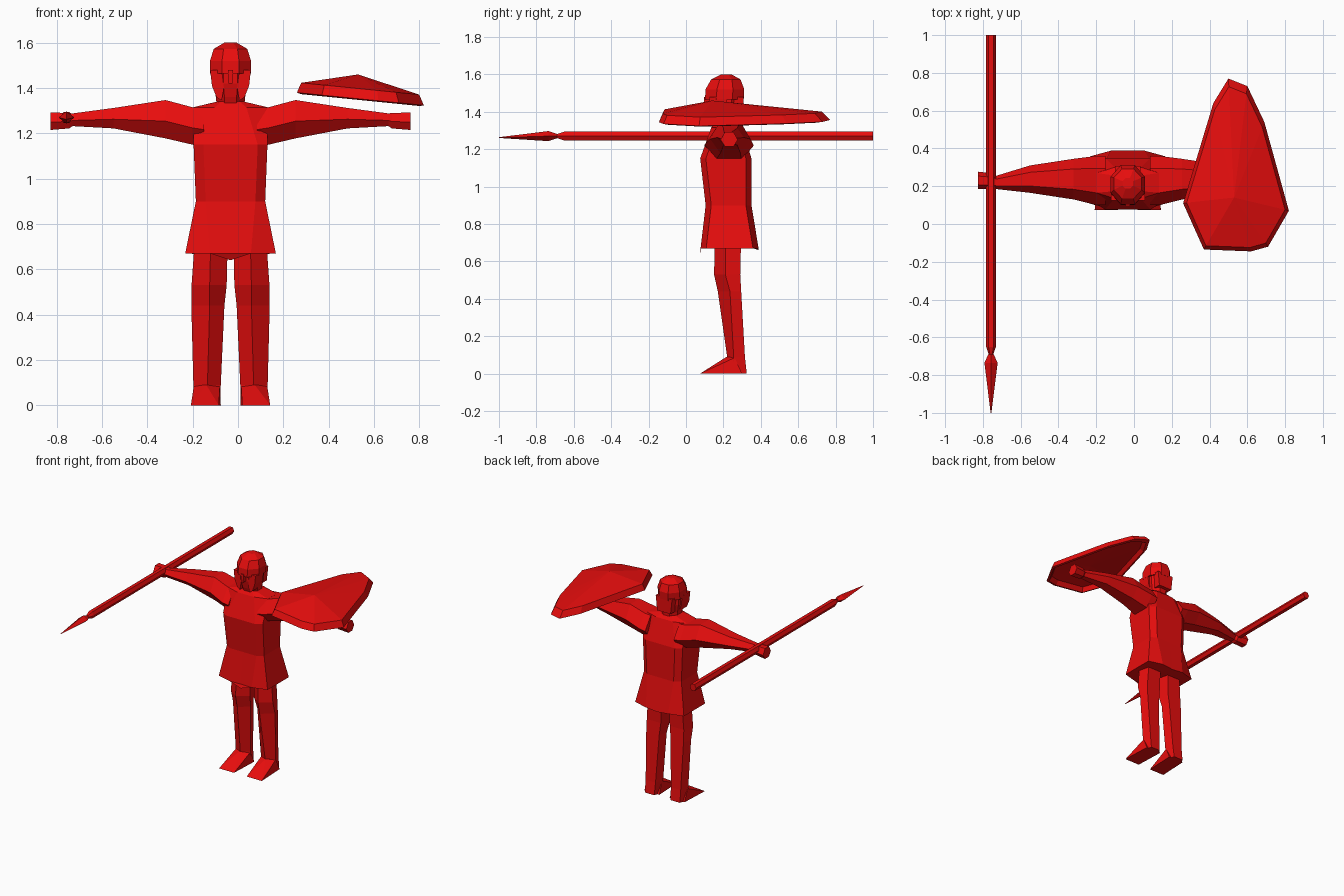
import bpy, bmesh, math

if "Cube" in bpy.data.objects:
    bpy.data.objects.remove(bpy.data.objects["Cube"])

CX = -0.033  # body centre line

red = bpy.data.materials.new("red")
red.diffuse_color = (0.8, 0.004, 0.004, 1)
red.use_nodes = True
red.node_tree.nodes["Principled BSDF"].inputs["Base Color"].default_value = red.diffuse_color


def finish(name, bm):
    bmesh.ops.remove_doubles(bm, verts=bm.verts, dist=0.0005)
    bmesh.ops.recalc_face_normals(bm, faces=bm.faces)
    me = bpy.data.meshes.new(name)
    bm.to_mesh(me)
    bm.free()
    me.materials.append(red)
    ob = bpy.data.objects.new(name, me)
    bpy.context.collection.objects.link(ob)
    return ob


def loft(name, rings, flip=False):
    """Skin a list of equal-length rings; flip mirrors across the body centre."""
    bm = bmesh.new()
    rows = [[bm.verts.new((2 * CX - x if flip else x, y, z)) for x, y, z in r]
            for r in rings]
    n = len(rows[0])
    for a, b in zip(rows, rows[1:]):
        for i in range(n):
            j = (i + 1) % n
            bm.faces.new((a[i], a[j], b[j], b[i]))
    bm.faces.new(rows[0])
    bm.faces.new(rows[-1])
    return finish(name, bm)


# Tunic: ten-sided rings, with dipped hem points at front and back
def tunic_ring(z, w, wi, yf, yb, inset, dip=0.0):
    half = [(wi, yf, z), (w, yf + inset, z), (w, yb - inset, z), (wi, yb, z)]
    ring = [(CX, yf, z - dip)] + [(CX + x, y, h) for x, y, h in half]
    ring += [(CX, yb, z - dip * 0.3)]
    return ring + [(CX - x, y, h) for x, y, h in reversed(half)]


loft("tunic", [
    tunic_ring(0.67, 0.20, 0.09, 0.078, 0.388, 0.03, 0.03),
    tunic_ring(0.90, 0.153, 0.11, 0.105, 0.35, 0.03),
    tunic_ring(1.15, 0.163, 0.12, 0.076, 0.35, 0.03),
    tunic_ring(1.315, 0.165, 0.07, 0.135, 0.30, 0.03),
    tunic_ring(1.34, 0.06, 0.04, 0.155, 0.275, 0.02),
])


# Arms: six-sided rings along x, ending in a fist
def arm_ring(x, z0, z1, y0, y1):
    ym, h = (y0 + y1) / 2, z1 - z0
    q = (y1 - y0) * 0.25
    return [(x, ym - q, z0), (x, y0, z0 + h * 0.45), (x, ym - q, z1),
            (x, ym + q, z1), (x, y1, z0 + h * 0.45), (x, ym + q, z0)]


arm = [arm_ring(-0.15, 1.14, 1.31, 0.10, 0.36),
       arm_ring(-0.20, 1.15, 1.315, 0.10, 0.36),
       arm_ring(-0.32, 1.178, 1.347, 0.13, 0.345),
       arm_ring(-0.55, 1.222, 1.312, 0.165, 0.31),
       arm_ring(-0.73, 1.232, 1.288, 0.185, 0.255),
       arm_ring(-0.745, 1.222, 1.29, 0.185, 0.268),
       arm_ring(-0.827, 1.215, 1.292, 0.185, 0.277)]
loft("spear_arm", arm)
loft("shield_arm", arm, True)


# Legs: front ridge with flat back
def leg_ring(z, xo, xr, xi, yf, ym, yb):
    return [(xr, yf, z), (xi, ym, z), (xi - 0.02, yb, z),
            (xo + 0.02, yb, z), (xo, ym, z)]


leg = [leg_ring(0.74, -0.19, -0.12, -0.045, 0.155, 0.21, 0.295),
       leg_ring(0.53, -0.205, -0.125, -0.05, 0.15, 0.21, 0.29),
       leg_ring(0.44, -0.206, -0.125, -0.06, 0.17, 0.235, 0.295),
       leg_ring(0.09, -0.197, -0.135, -0.076, 0.22, 0.255, 0.315),
       leg_ring(0.0, -0.197, -0.135, -0.08, 0.225, 0.25, 0.325)]


# Feet: wedge from the ankle ridge down to a flat toe
def foot(name, flip):
    bm = bmesh.new()
    pts = [(-0.208, 0.075, 0.0), (-0.085, 0.075, 0.0), (-0.076, 0.30, 0.0),
           (-0.198, 0.30, 0.0), (-0.14, 0.217, 0.09),
           (-0.08, 0.26, 0.085), (-0.195, 0.26, 0.085)]
    for x, y, z in pts:
        bm.verts.new((2 * CX - x if flip else x, y, z))
    bmesh.ops.convex_hull(bm, input=bm.verts)
    return finish(name, bm)


for side, flip in (("right", False), ("left", True)):
    loft(side + "_leg", leg, flip)
    foot(side + "_foot", flip)


# Head and helmet: eight-sided rings
def round_ring(z, rx, ry, cy, n=8):
    return [(CX + rx * math.cos(math.tau * (i + 0.5) / n),
             cy + ry * math.sin(math.tau * (i + 0.5) / n), z) for i in range(n)]


loft("neck_and_face", [
    round_ring(1.31, 0.065, 0.065, 0.22), round_ring(1.36, 0.07, 0.075, 0.21),
    round_ring(1.42, 0.082, 0.09, 0.21), round_ring(1.50, 0.082, 0.09, 0.21)])
loft("helmet", [
    round_ring(1.465, 0.097, 0.112, 0.205), round_ring(1.52, 0.098, 0.112, 0.208),
    round_ring(1.573, 0.08, 0.085, 0.213), round_ring(1.60, 0.03, 0.03, 0.215)])


def plate(name, profile, y0, y1, flip=False):
    return loft(name, [[(x, y0, z) for x, z in profile],
                       [(x, y1, z) for x, z in profile]], flip)


for side, flip in (("right", False), ("left", True)):
    plate(side + "_cheek_guard", [(-0.123, 1.48), (-0.072, 1.48), (-0.062, 1.40),
                                  (-0.072, 1.345), (-0.095, 1.36), (-0.115, 1.41)],
          0.125, 0.22, flip)
plate("nose_guard", [(-0.045, 1.48), (-0.021, 1.48), (-0.025, 1.42), (-0.041, 1.42)],
      0.095, 0.13)
plate("neck_guard", [(-0.10, 1.48), (0.034, 1.48), (0.022, 1.37), (-0.088, 1.37)],
      0.24, 0.307)

# Shield: teardrop rim, bevelled edge, domed top and hollow underside
outline = [(0.50, 0.77), (0.60, 0.73), (0.69, 0.54), (0.82, 0.07), (0.71, -0.12),
           (0.62, -0.145), (0.37, -0.135), (0.26, 0.11), (0.42, 0.64)]


def shield_ring(s, lift, cx=0.53, cy=0.15):
    ring = []
    for x, y in outline:
        px, py = cx + (x - cx) * s, cy + (y - cy) * s
        ring.append((px, py, 1.375 - 0.1 * (px - 0.26) + lift))
    return ring


bm = bmesh.new()
rows = [[bm.verts.new(p) for p in shield_ring(*a)]
        for a in ((0.88, 0.035), (0.94, 0.0), (1.0, 0.005), (0.93, 0.05))]
inner, apex = bm.verts.new((0.53, 0.15, 1.405)), bm.verts.new((0.53, 0.14, 1.46))
for i in range(len(outline)):
    j = (i + 1) % len(outline)
    for a, b in zip(rows, rows[1:]):
        bm.faces.new((a[i], a[j], b[j], b[i]))
    bm.faces.new((rows[0][j], rows[0][i], inner))
    bm.faces.new((rows[-1][i], rows[-1][j], apex))
finish("shield", bm)


# Spear: six-sided shaft and four-sided blade
def spear_ring(y, rx, rz, n, z=1.27):
    return [(-0.757 + rx * math.cos(math.tau * i / n), y,
             z + rz * math.sin(math.tau * i / n)) for i in range(n)]


loft("spear_shaft", [spear_ring(1.0, 0.026, 0.028, 6), spear_ring(-0.65, 0.026, 0.028, 6),
                     spear_ring(-0.69, 0.012, 0.012, 6)])
loft("spear_blade", [spear_ring(-0.685, 0.012, 0.01, 4), spear_ring(-0.735, 0.035, 0.027, 4),
                     spear_ring(-1.0, 0.002, 0.002, 4, 1.262)])
